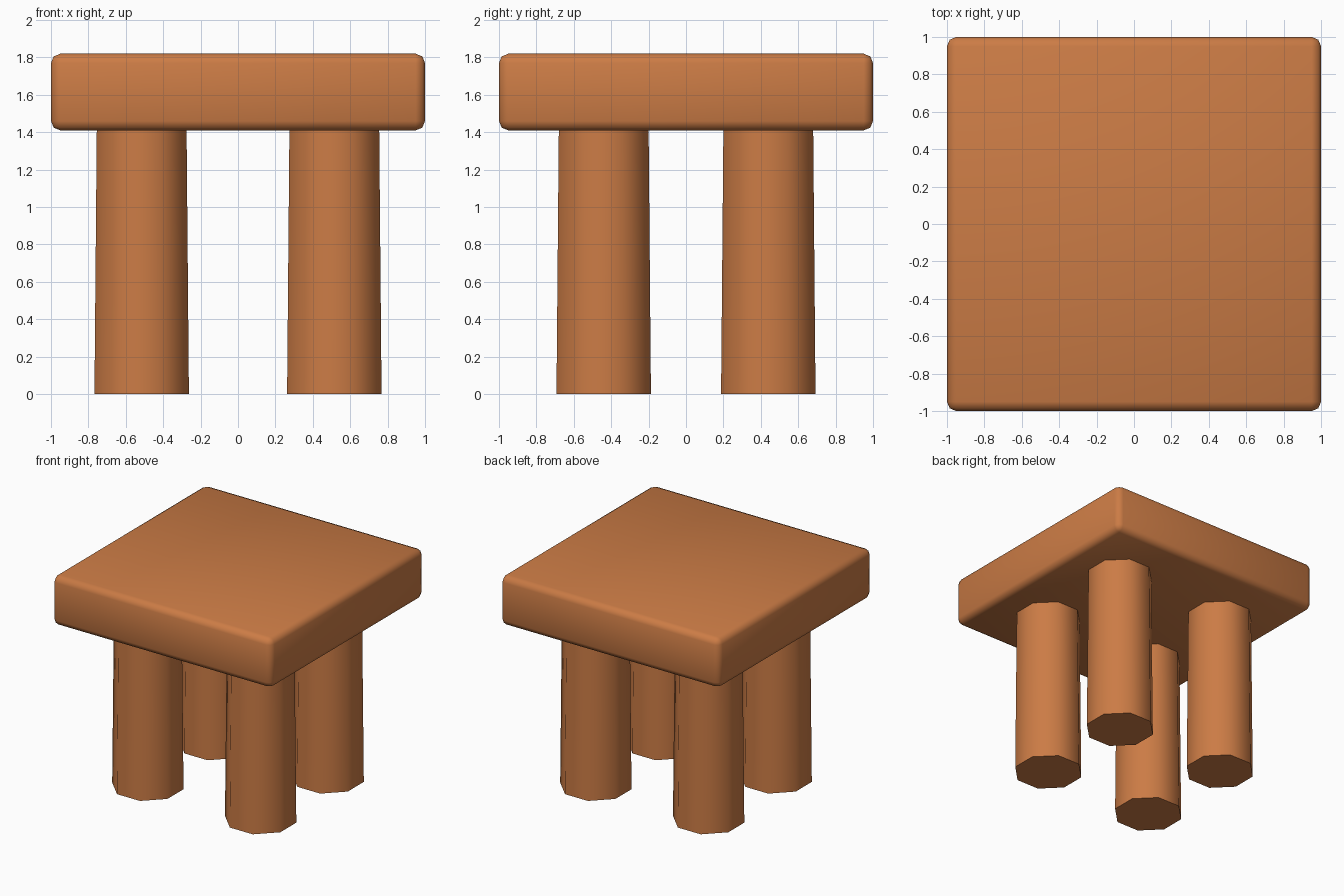
import bpy, math

if "Cube" in bpy.data.objects:
    bpy.data.objects.remove(bpy.data.objects["Cube"])

wood = bpy.data.materials.new("orange_wood")
wood.diffuse_color = (0.6, 0.2, 0.06, 1)
wood.use_nodes = True
wood.node_tree.nodes["Principled BSDF"].inputs["Base Color"].default_value = wood.diffuse_color

TOP_Z, SEAT_Z = 1.82, 1.41       # top and underside of the seat
LEG_X, LEG_Y = 0.515, 0.44       # leg centres
FLAT = math.cos(math.pi / 8)     # octagon: half flat width / corner radius


def finish(name, angle):
    ob = bpy.context.object
    ob.name = name
    ob.data.materials.append(wood)
    bpy.ops.object.shade_smooth_by_angle(angle=math.radians(angle))
    return ob


# Seat: square slab with rounded edges
bpy.ops.mesh.primitive_cube_add(size=1, location=(0, 0, (TOP_Z + SEAT_Z) / 2))
seat = bpy.context.object
seat.scale = (2, 2, TOP_Z - SEAT_Z)
bpy.ops.object.transform_apply(location=False, rotation=False, scale=True)
bevel = seat.modifiers.new("rounded_edges", 'BEVEL')
bevel.width = 0.05
bevel.segments = 2
bpy.ops.object.modifier_apply(modifier=bevel.name)
finish("seat", 60)

# Legs: four slightly tapered octagonal posts, flats facing the sides
for y, depth_name in ((-LEG_Y, "front"), (LEG_Y, "back")):
    for x, side_name in ((-LEG_X, "left"), (LEG_X, "right")):
        bpy.ops.mesh.primitive_cone_add(
            vertices=8, radius1=0.2525 / FLAT, radius2=0.24 / FLAT,
            depth=SEAT_Z + 0.01, location=(x, y, (SEAT_Z + 0.01) / 2),
            rotation=(0, 0, math.pi / 8))
        finish(f"{depth_name}_{side_name}_leg", 60)
